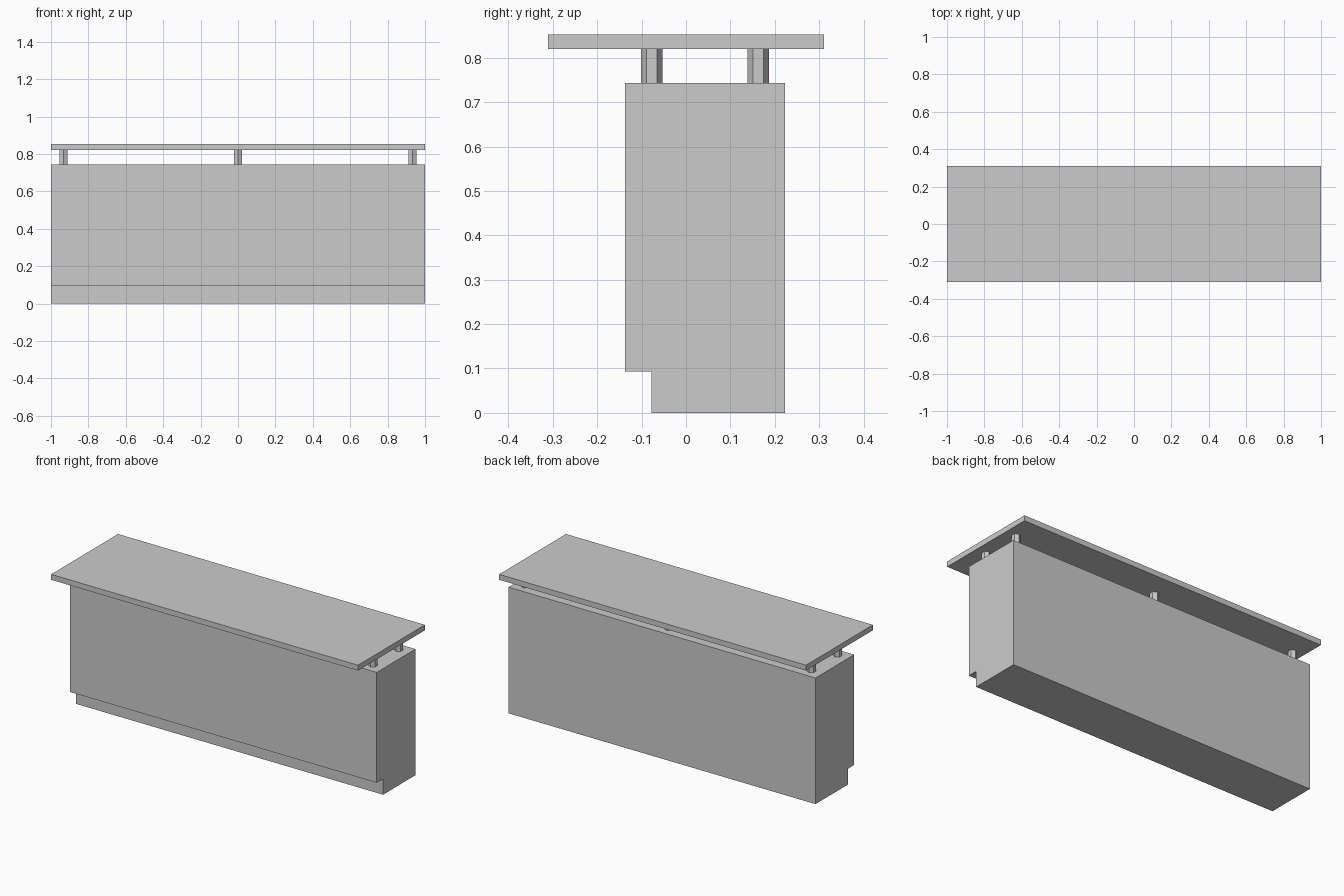
import bpy
import bmesh
from math import pi

cube = bpy.data.objects.get("Cube")
if cube:
    bpy.data.objects.remove(cube, do_unlink=True)

# One plain grey for every part
grey = bpy.data.materials.new("light_grey")
grey.use_nodes = True
colour = (0.6, 0.6, 0.6, 1)
grey.diffuse_color = colour
grey.node_tree.nodes["Principled BSDF"].inputs["Base Color"].default_value = colour


def add_object(name, bm):
    mesh = bpy.data.meshes.new(name)
    bmesh.ops.recalc_face_normals(bm, faces=bm.faces)
    bm.to_mesh(mesh)
    bm.free()
    mesh.materials.append(grey)
    obj = bpy.data.objects.new(name, mesh)
    bpy.context.collection.objects.link(obj)
    return obj


def extrude_profile(name, profile, half_length):
    """Sweep a (y, z) outline along x."""
    bm = bmesh.new()
    face = bm.faces.new([bm.verts.new((-half_length, y, z)) for y, z in profile])
    swept = bmesh.ops.extrude_face_region(bm, geom=[face])["geom"]
    verts = [v for v in swept if isinstance(v, bmesh.types.BMVert)]
    bmesh.ops.translate(bm, verts=verts, vec=(2 * half_length, 0, 0))
    return add_object(name, bm)


BODY_TOP, SLAB_BOTTOM, SLAB_TOP = 0.743, 0.82, 0.852

# Counter body with a recessed toe kick along the front
extrude_profile("counter_body", [
    (-0.078, 0), (0.223, 0), (0.223, BODY_TOP),
    (-0.137, BODY_TOP), (-0.137, 0.093), (-0.078, 0.093)], 1.0)

# Raised overhanging top
extrude_profile("counter_top", [
    (-0.311, SLAB_BOTTOM), (0.311, SLAB_BOTTOM),
    (0.311, SLAB_TOP), (-0.311, SLAB_TOP)], 1.0)

# Hexagonal posts in two rows of three
for row, y in (("front", -0.077), ("back", 0.163)):
    for side, x in (("right", -0.933), ("middle", 0), ("left", 0.933)):
        bm = bmesh.new()
        bmesh.ops.create_cone(bm, cap_ends=True, segments=6, radius1=0.024,
                              radius2=0.024, depth=SLAB_BOTTOM - BODY_TOP)
        # Point a corner of each post towards the front
        for v in bm.verts:
            v.co.z += (SLAB_BOTTOM + BODY_TOP) / 2
        if max(v.co.x for v in bm.verts) > max(v.co.y for v in bm.verts):
            for v in bm.verts:
                v.co.x, v.co.y = -v.co.y, v.co.x
        bmesh.ops.translate(bm, verts=bm.verts, vec=(x, y, 0))
        add_object(f"{row}_{side}_post", bm)
